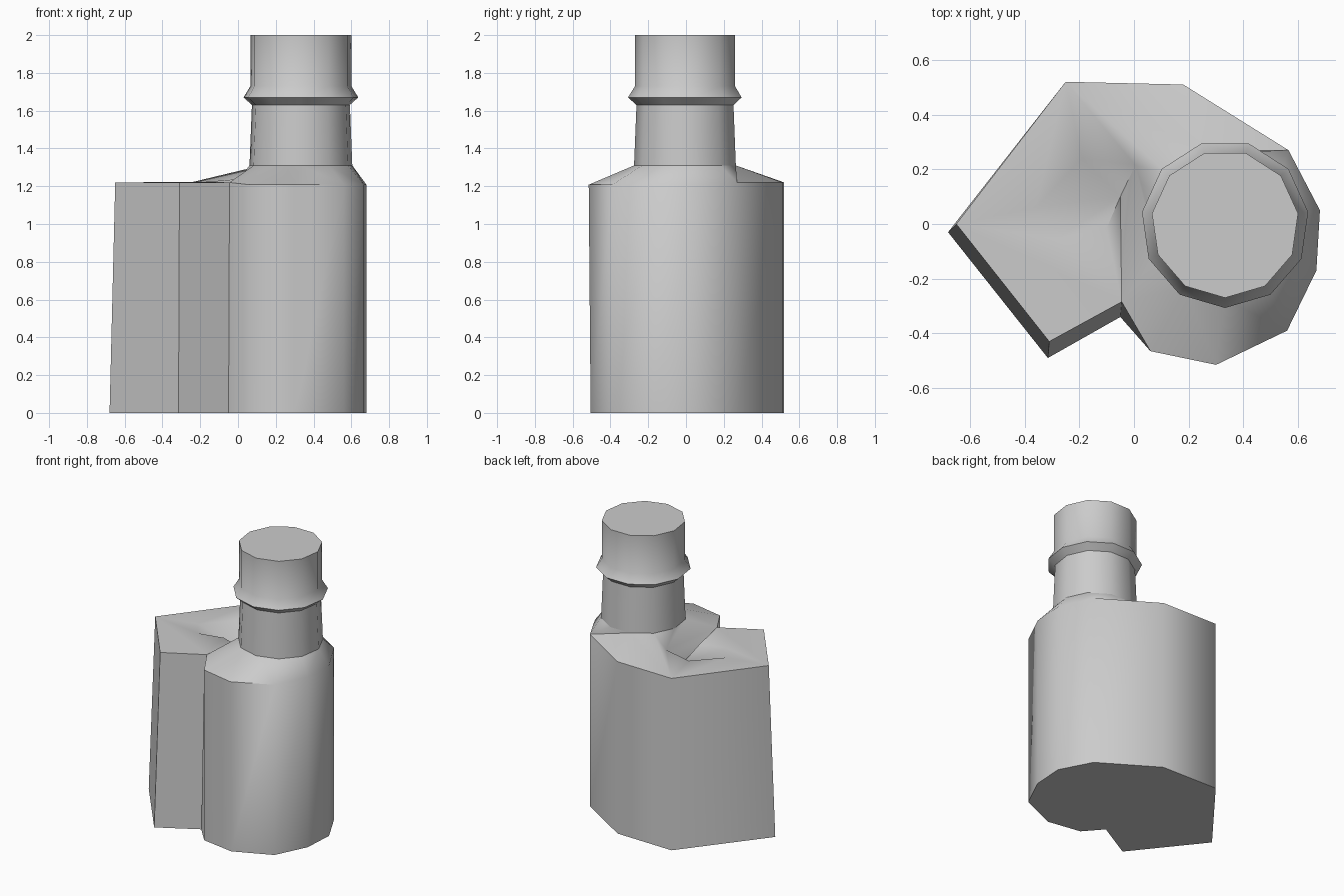
import bpy, bmesh, math

if "Cube" in bpy.data.objects:
    bpy.data.objects.remove(bpy.data.objects["Cube"])

grey = bpy.data.materials.new("plain grey")
grey.use_nodes = True
colour = (0.6, 0.6, 0.6, 1)
grey.diffuse_color = colour
grey.node_tree.nodes["Principled BSDF"].inputs["Base Color"].default_value = colour

CX, SIDES = 0.333, 11


def ring(bm, radius, z):
    """Ring of vertices around the neck axis, anticlockwise."""
    verts = []
    for i in range(SIDES):
        a = -math.pi / 2 + i * math.tau / SIDES
        verts.append(bm.verts.new((CX + radius * math.cos(a), radius * math.sin(a), z)))
    return verts


def finish(bm, name, angle):
    bmesh.ops.recalc_face_normals(bm, faces=bm.faces)
    mesh = bpy.data.meshes.new(name)
    bm.to_mesh(mesh)
    bm.free()
    mesh.materials.append(grey)
    obj = bpy.data.objects.new(name, mesh)
    bpy.context.collection.objects.link(obj)
    bpy.ops.object.select_all(action="DESELECT")
    obj.select_set(True)
    bpy.context.view_layer.objects.active = obj
    bpy.ops.object.shade_smooth_by_angle(angle=math.radians(angle))


def axis_angle(v):
    return (math.atan2(v.co.y, v.co.x - CX) + math.pi / 2 + 0.1) % math.tau


def bridge(bm, outer, inner):
    """Triangles between two rings with different vertex counts."""
    outer, inner = sorted(outer, key=axis_angle), sorted(inner, key=axis_angle)
    i = j = 0
    n, m = len(outer), len(inner)
    while i < n or j < m:
        a = axis_angle(outer[(i + 1) % n]) + (math.tau if i + 1 >= n else 0)
        b = axis_angle(inner[(j + 1) % m]) + (math.tau if j + 1 >= m else 0)
        if j >= m or (i < n and a <= b):
            bm.faces.new((outer[i % n], outer[(i + 1) % n], inner[j % m]))
            i += 1
        else:
            bm.faces.new((outer[i % n], inner[(j + 1) % m], inner[j % m]))
            j += 1


# Body: upright walls between a base outline and a slightly smaller rim
bm = bmesh.new()
common = [(0.06, -0.465), (0.3, -0.515), (0.56, -0.39), (0.667, -0.17), (0.68, 0.05),
          (0.565, 0.27), (0.18, 0.51), (-0.25, 0.52)]
low = [(-0.68, -0.03), (-0.315, -0.49), (-0.05, -0.34)] + common
high = [(-0.65, 0.0), (-0.31, -0.43), (-0.045, -0.285)] + common
base = [bm.verts.new((x, y * 0.98 if y < -0.5 else y, 0)) for x, y in low]
rim = [bm.verts.new((x, y, 1.22 if x < 0 or y > 0.2 else 1.208)) for x, y in high]
for k in range(len(base)):
    n = (k + 1) % len(base)
    bm.faces.new((base[k], base[n], rim[n], rim[k]))
bm.faces.new(base[::-1])

# Flat side deck with an irregular dent
dent = [bm.verts.new((x, y, 1.222)) for x, y in
        [(-0.1, -0.015), (-0.28, -0.055), (-0.36, 0.06), (-0.19, 0.24)]]
crease = bm.verts.new((0.005, 0.215, 1.238))
bm.faces.new([rim[0], rim[1], rim[2]] + dent + [crease, rim[-1]])
loop = [rim[2]] + dent + [crease]
floor = bm.verts.new((-0.05, 0.1, 1.12))
for k in range(len(loop)):
    bm.faces.new((loop[k], loop[(k + 1) % len(loop)], floor))

# Sloping shoulder up to the foot of the neck
bridge(bm, rim[2:] + [crease], ring(bm, 0.275, 1.31))
finish(bm, "body", 60)

# Neck with a raised collar and flat top
bm = bmesh.new()
rings = [ring(bm, r, z) for r, z in
         [(0.275, 1.31), (0.262, 1.63), (0.307, 1.67), (0.27, 1.73), (0.27, 2.0)]]
for a, b in zip(rings, rings[1:]):
    for k in range(SIDES):
        n = (k + 1) % SIDES
        bm.faces.new((a[k], a[n], b[n], b[k]))
bm.faces.new(rings[-1])
finish(bm, "neck", 36)
